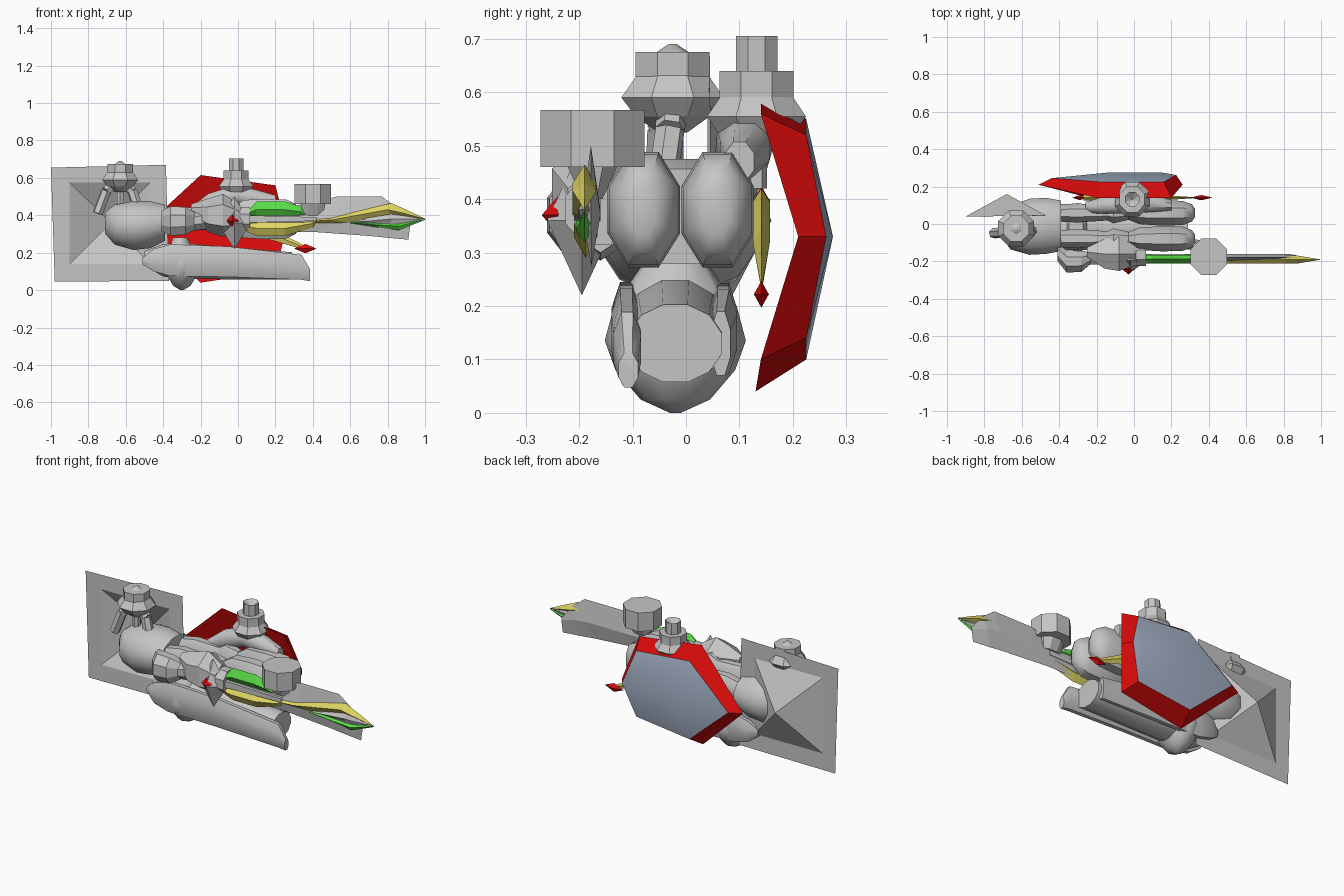
import bpy, bmesh, math
from mathutils import Vector


def mat(name, r, g, b):
    m = bpy.data.materials.new(name)
    m.diffuse_color = (r, g, b, 1)
    return m


GREY = mat("metal grey", .56, .56, .56)
RED = mat("bright red", .68, .003, .003)
BLUE = mat("steel blue", .38, .45, .58)
YELLOW = mat("yellow", .76, .68, .13)
GREEN = mat("green", .1, .72, .06)


def make(name, verts, faces, m, smooth=False):
    me = bpy.data.meshes.new(name)
    bm = bmesh.new()
    vs = [bm.verts.new(v) for v in verts]
    for f in faces:
        bm.faces.new([vs[i] for i in f])
    bmesh.ops.recalc_face_normals(bm, faces=bm.faces)
    bm.to_mesh(me)
    bm.free()
    ob = bpy.data.objects.new(name, me)
    bpy.context.collection.objects.link(ob)
    me.materials.append(m)
    if smooth:
        bpy.context.view_layer.objects.active = ob
        ob.select_set(True)
        bpy.ops.object.shade_smooth_by_angle(angle=math.radians(45))
        ob.select_set(False)
    return ob


def loft(name, rings, axis="x", n=8, m=GREY, smooth=True):
    """rings: centre x, y, z and two radii across the axis"""
    verts = []
    for x, y, z, a, b in rings:
        for i in range(n):
            t = 2 * math.pi * (i + .5) / n
            c, s = a * math.cos(t), b * math.sin(t)
            verts.append((x, y + c, z + s) if axis == "x" else (x + c, y + s, z))
    faces = [(r * n + i, r * n + (i + 1) % n, (r + 1) * n + (i + 1) % n, (r + 1) * n + i)
             for r in range(len(rings) - 1) for i in range(n)]
    faces += [tuple(range(n)), tuple(range(len(verts) - n, len(verts)))]
    return make(name, verts, faces, m, smooth)


def plate(name, prof, y0, y1, m=GREY):
    """xz outline extruded from y0 to y1"""
    n = len(prof)
    verts = [(x, y, z) for y in (y0, y1) for x, z in prof]
    faces = [tuple(range(n)), tuple(range(n, 2 * n))]
    faces += [(i, (i + 1) % n, n + (i + 1) % n, n + i) for i in range(n)]
    return make(name, verts, faces, m)


def blade(name, top, ridge, bottom, y, t, m=GREY):
    """lens-section blade: three rows of xz points, thick at the inner ridge points"""
    k = len(ridge)
    verts = []
    for row, off in ((top, 0), (ridge, t), (bottom, 0), (ridge, -t)):
        for i, (x, z) in enumerate(row):
            verts.append((x, y + off * (0 if i == k - 1 else 1), z))
    faces = [(r * k + i, r * k + i + 1, ((r + 1) % 4) * k + i + 1, ((r + 1) % 4) * k + i)
             for r in range(4) for i in range(k - 1)]
    faces.append((0, k, 2 * k, 3 * k))
    return make(name, verts, faces, m)


def crystal(name, c, r, m=GREY):
    x, y, z = c
    a, b, d = r
    v = [(x + a, y, z), (x, y + b, z), (x - a, y, z), (x, y - b, z), (x, y, z + d), (x, y, z - d)]
    f = [(i, (i + 1) % 4, k) for i in range(4) for k in (4, 5)]
    return make(name, v, f, m)


def rod(name, p, q, r, n=6):
    p, q = Vector(p), Vector(q)
    d = (q - p).normalized()
    u = d.orthogonal().normalized()
    w = d.cross(u)
    verts = [e + u * r * math.cos(2 * math.pi * i / n) + w * r * math.sin(2 * math.pi * i / n)
             for e in (p, q) for i in range(n)]
    faces = [tuple(range(n)), tuple(range(n, 2 * n))]
    faces += [(i, (i + 1) % n, n + (i + 1) % n, n + i) for i in range(n)]
    return make(name, verts, faces, GREY)


# square sheet pressed out into a hollow pyramid at the back
make("back_panel", [(-.98, .04, .045), (-.37, .045, .05), (-.385, .045, .67), (-1, .04, .655),
                    (-.9, .04, .14), (-.47, .045, .14), (-.47, .045, .575), (-.9, .04, .575),
                    (-.68, .16, .36)],
     [(0, 1, 5, 4), (1, 2, 6, 5), (2, 3, 7, 6), (3, 0, 4, 7),
      (4, 5, 8), (5, 6, 8), (6, 7, 8), (7, 4, 8)], GREY)

# torso and waist
loft("torso", [(-.71, -.02, .36, .05, .06), (-.66, -.02, .35, .12, .11),
               (-.56, -.015, .345, .155, .135), (-.47, -.01, .35, .155, .13),
               (-.39, -.01, .36, .14, .1)], n=12)
# two legs
for s, side in ((-1, "front"), (1, "back")):
    y = s * .069 - .01
    loft(side + "_thigh", [(-.4, y, .37, .05, .06), (-.3, y, .38, .055, .07),
                           (-.12, y, .38, .042, .06)])
    loft(side + "_knee", [(-.17, y, .38, .03, .05), (-.11, y, .39, .06, .08), (-.03, y, .38, .04, .07)])
    loft(side + "_shin", [(-.04, y, .38, .035, .06), (.03, y, .38, .065, .11), (.15, y, .38, .073, .117),
                          (.26, y, .38, .07, .112), (.31, y, .38, .05, .085), (.325, y, .38, .025, .05)])

# long pod slung below, with curved side shells and a faceted bump
loft("lower_pod", [(-.5, -.02, .17, .05, .04), (-.4, -.02, .16, .09, .09), (-.3, -.02, .155, .1, .1),
                   (.29, -.02, .13, .09, .075)], n=12)
loft("pod_front_shell", [(-.51, -.09, .155, .015, .02), (-.45, -.11, .16, .03, .065),
                         (-.36, -.112, .16, .03, .092), (-.05, -.112, .152, .03, .088),
                         (.34, -.11, .122, .028, .072), (.385, -.108, .08, .02, .035)], n=8)
loft("pod_back_shell", [(-.5, .05, .155, .015, .02), (-.45, .07, .16, .028, .065),
                        (-.36, .07, .16, .028, .09), (-.05, .07, .152, .028, .085),
                        (.27, .065, .13, .02, .065)], n=8)
loft("pod_bump", [(-.3, -.02, .0, .01, .01), (-.3, -.02, .025, .05, .065), (-.3, -.02, .08, .085, .112),
                  (-.3, -.02, .135, .1, .132), (-.3, -.02, .2, .08, .115), (-.31, -.02, .28, .04, .06)],
     axis="z", n=10)


# upright hands: stem, bulb and cap
def upright(name, x, y, zb, top, n, r):
    loft(name + "_stem", [(x, y, .42, .02, .02), (x, y, zb, .02, .02)], "z", 6)
    loft(name + "_bulb", [(x, y, zb - .02, .03, .03), (x, y, zb + .01, .075, .075),
                          (x, y, zb + .045, r, r), (x, y, zb + .1, r * .6, r * .6)], "z", n, smooth=False)
    loft(name + "_cap", [(x, y, top - .08, .073, .075), (x, y, top, .073, .075)], "z", 8, smooth=False)


upright("left_hand", -.63, -.025, .545, .675, 8, .104)
loft("left_tip", [(-.63, -.025, .675, .03, .03), (-.63, -.025, .69, .008, .008)], "z", 6)
upright("right_hand", -.01, .132, .51, .64, 8, .1)
loft("right_tip", [(-.01, .132, .63, .042, .042), (-.01, .132, .705, .042, .042),
                   (-.01, .132, .678, .005, .005)], "z", 8, smooth=False)
for k, (a, c) in enumerate((((-.75, -.05, .41), (-.705, -.045, .53)), ((-.705, -.045, .53), (-.65, -.025, .58)),
                            ((-.53, -.045, .42), (-.565, -.03, .53)), ((-.565, -.03, .53), (-.61, -.025, .58)))):
    rod("left_arm_%d" % k, a, c, .028)
loft("right_arm", [(-.26, .09, .4, .03, .04), (-.16, .1, .46, .05, .06), (-.02, .11, .51, .055, .055),
                   (.1, .11, .49, .05, .05), (.2, .1, .47, .03, .04)])

# front arm holding the sword
loft("front_shoulder", [(-.41, -.15, .37, .05, .06), (-.36, -.2, .37, .065, .085),
                        (-.28, -.2, .37, .06, .08), (-.23, -.18, .37, .035, .05)], smooth=False)
loft("front_forearm", [(-.24, -.17, .37, .05, .05), (-.17, -.16, .38, .06, .06)])
loft("front_gauntlet", [(-.25, -.15, .42, .03, .04), (-.16, -.16, .4, .09, .09), (-.08, -.16, .4, .105, .115),
                        (.01, -.16, .38, .07, .08)], n=6, smooth=False)
loft("front_cuff", [(.01, -.165, .38, .065, .07), (.065, -.165, .38, .065, .07)], smooth=False)
crystal("sword_guard", (-.02, -.195, .36), (.09, .065, .14))
crystal("guard_gem", (-.03, -.24, .37), (.035, .03, .035), RED)

# big sword: lens core, coloured edges and drum
blade("sword_core", [(.03, .42), (.3, .45), (.53, .5), (.77, .5), (.85, .44), (.92, .35)],
      [(.03, .38), (.3, .38), (.53, .38), (.75, .38), (.83, .37), (.92, .34)],
      [(.03, .34), (.2, .31), (.42, .31), (.7, .29), (.8, .28), (.91, .27)], -.178, .018)
plate("sword_spine", [(.05, .36), (.05, .40), (.42, .39), (.42, .37)], -.21, -.16)
blade("sword_green_grip", [(.06, .43), (.1, .475), (.25, .475), (.34, .445), (.37, .395)],
      [(.06, .415), (.1, .43), (.25, .43), (.33, .42), (.37, .395)],
      [(.06, .395), (.1, .395), (.25, .395), (.33, .395), (.37, .394)], -.188, .022, GREEN)
blade("sword_yellow_grip", [(.05, .355), (.1, .36), (.25, .365), (.4, .37), (.425, .372)],
      [(.05, .34), (.1, .33), (.25, .33), (.39, .355), (.425, .37)],
      [(.05, .31), (.1, .29), (.25, .29), (.4, .335), (.425, .368)], -.188, .022, YELLOW)
blade("sword_yellow_edge", [(.42, .382), (.5, .388), (.82, .465), (.9, .43), (1, .382)],
      [(.42, .37), (.5, .375), (.8, .43), (.87, .415), (1, .38)],
      [(.42, .358), (.6, .36), (.82, .405), (.86, .4), (1, .378)], -.19, .022, YELLOW)
blade("sword_green_edge", [(.6, .362), (.75, .358), (.86, .355), (1, .38)],
      [(.6, .36), (.75, .348), (.86, .342), (1, .379)],
      [(.6, .358), (.75, .335), (.86, .32), (1, .376)], -.19, .016, GREEN)
blade("sword_inlay", [(.6, .365), (.82, .41), (.86, .405), (.98, .382)],
      [(.62, .363), (.82, .38), (.86, .38), (.98, .38)],
      [(.6, .36), (.82, .352), (.86, .35), (.98, .378)], -.19, .012)
loft("drum", [(.4, -.175, .46, .105, .105), (.4, -.175, .567, .105, .105)], "z", 8, smooth=False)
loft("drum_neck", [(.4, -.175, .4, .06, .02), (.4, -.175, .46, .07, .05)], "z", 8, smooth=False)

# bent six-sided shield: red rim, blue plate
rim = [(-.51, .21, .33), (-.2, .14, .615), (.2, .14, .56), (.26, .21, .33), (.2, .14, .1), (-.2, .13, .04)]
face = [(-.44, .245, .33), (-.18, .225, .55), (.16, .225, .52), (.225, .262, .33), (.16, .225, .14),
        (-.18, .225, .1)]
ring = [(i, (i + 1) % 6, 6 + (i + 1) % 6, 6 + i) for i in range(6)]
make("shield_rim", rim + face, ring, RED)
make("shield_inside", rim, [(0, 1, 2, 3), (0, 3, 4, 5)], RED)
make("shield_plate", face + [(-.14, .275, .33), (.15, .275, .33)],
     [(0, 1, 6), (1, 2, 7, 6), (2, 3, 7), (3, 4, 7), (4, 5, 6, 7), (5, 0, 6)], BLUE, True)

# short sword beside the shield
blade("short_sword", [(-.27, .41), (-.2, .42), (-.05, .395), (.15, .345), (.36, .235)],
      [(-.27, .4), (-.18, .395), (-.05, .375), (.13, .32), (.35, .23)],
      [(-.27, .39), (-.18, .375), (-.1, .36), (.1, .29), (.34, .22)], .141, .016, YELLOW)
crystal("short_sword_tip", (.36, .141, .222), (.06, .014, .025), RED)
crystal("short_sword_pommel", (-.29, .141, .4), (.04, .014, .025), RED)
